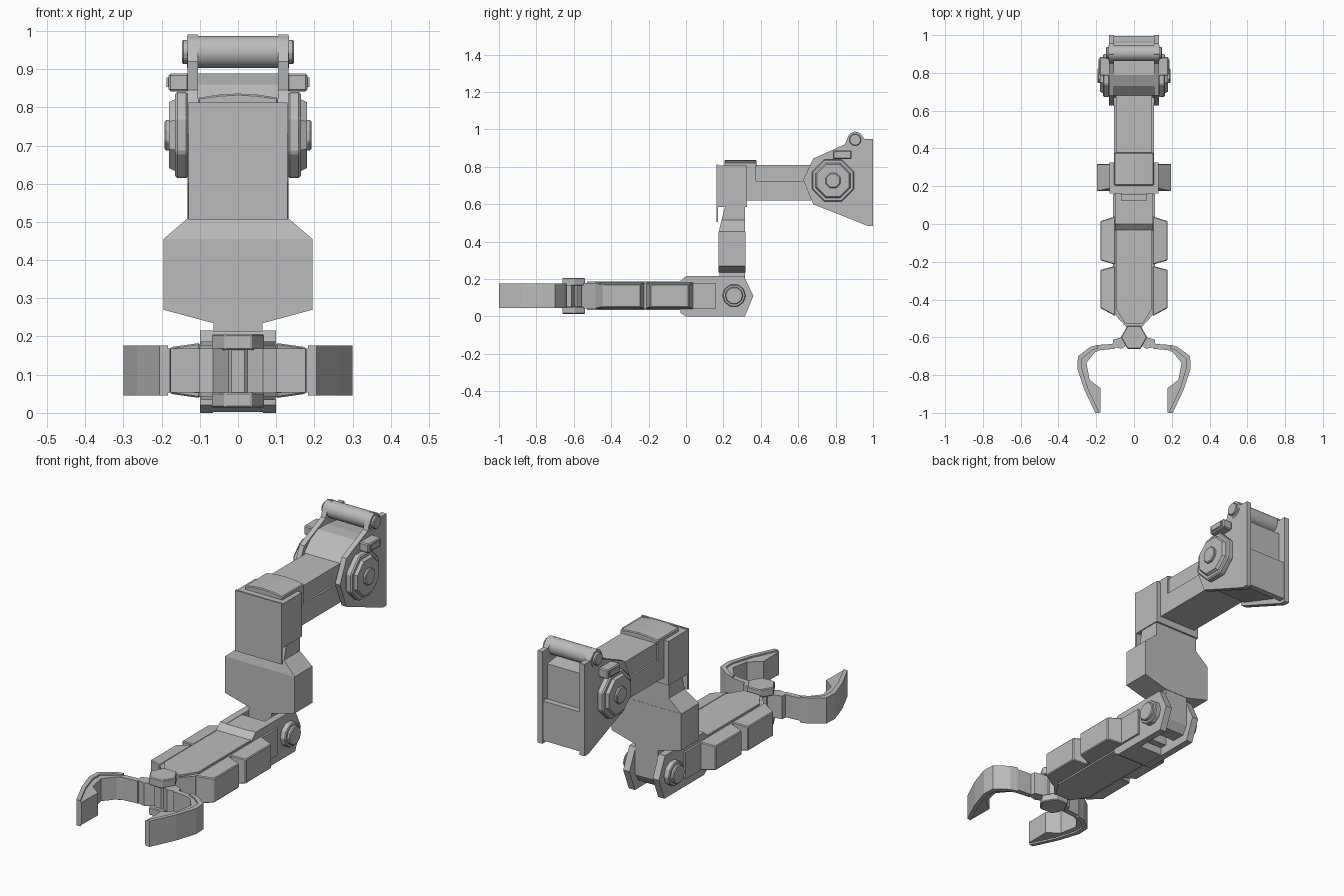
import bpy, bmesh, math
from mathutils import Vector

if "Cube" in bpy.data.objects:
    bpy.data.objects.remove(bpy.data.objects["Cube"])

grey = bpy.data.materials.new("plain grey")
grey.diffuse_color = (0.5, 0.5, 0.5, 1)
grey.use_nodes = True
grey.node_tree.nodes["Principled BSDF"].inputs["Base Color"].default_value = grey.diffuse_color


def finish(name, bm, mirror=False, bevel=0):
    bmesh.ops.recalc_face_normals(bm, faces=bm.faces)
    me = bpy.data.meshes.new(name)
    bm.to_mesh(me)
    bm.free()
    me.materials.append(grey)
    ob = bpy.data.objects.new(name, me)
    bpy.context.collection.objects.link(ob)
    if bevel:
        m = ob.modifiers.new("edge bevel", 'BEVEL')
        m.width, m.segments = bevel, 1
    if mirror:
        ob.modifiers.new("mirror", 'MIRROR')
    return ob


def prism(name, pts, axis, lo, hi, mirror=False, bevel=0, shrink=1.0):
    """Extrude a 2D profile along an axis; shrink scales the far end."""
    ca = sum(p[0] for p in pts) / len(pts)
    cb = sum(p[1] for p in pts) / len(pts)
    bm = bmesh.new()

    def ring(level, s):
        out = []
        for a, b in pts:
            a, b = ca + (a - ca) * s, cb + (b - cb) * s
            co = {'x': (level, a, b), 'y': (a, level, b), 'z': (a, b, level)}[axis]
            out.append(bm.verts.new(co))
        return out

    r0, r1 = ring(lo, 1), ring(hi, shrink)
    bm.faces.new(r0)
    bm.faces.new(r1)
    n = len(pts)
    for i in range(n):
        bm.faces.new((r0[i], r0[(i + 1) % n], r1[(i + 1) % n], r1[i]))
    return finish(name, bm, mirror, bevel)


def rect(a0, a1, b0, b1):
    return [(a0, b0), (a1, b0), (a1, b1), (a0, b1)]


def box(name, x, y, z, mirror=False, bevel=0):
    return prism(name, rect(*y, *z), 'x', *x, mirror, bevel)


def ngon(n, r, ca, cb, turn=0.0):
    return [(ca + r * math.cos(turn + 2 * math.pi * i / n),
             cb + r * math.sin(turn + 2 * math.pi * i / n)) for i in range(n)]


# Shoulder bracket: side plates, back plate and inner housing
plate = [(1, .95), (1, .485), (.97, .485), (.68, .60), (.627, .73), (.68, .845),
         (.85, .92), (.868, .965), (.90, .99), (.93, .98), (.955, .95)]
prism("shoulder_plate", plate, 'x', .105, .132, True)
box("back_plate", (-.106, .106), (.965, .995), (.50, .70))
housing = [(.96, .52), (.70, .61), (.67, .73), (.68, .81), (.73, .86), (.79, .888), (.86, .888), (.96, .875)]
prism("shoulder_housing", housing, 'x', -.105, .105)

# Roller across the top of the bracket
roller = prism("top_roller", ngon(32, .042, .905, .945), 'x', -.134, .134)
bpy.context.view_layer.objects.active = roller
roller.select_set(True)
bpy.ops.object.shade_smooth_by_angle(angle=math.radians(35))
prism("roller_cap", ngon(10, .033, .905, .945), 'x', .13, .147, True, .004)

# Shoulder joint discs, hubs and clamps
t8 = math.pi / 8
prism("shoulder_disc", ngon(8, .122, .786, .727, t8), 'x', .13, .165, True, .006)
prism("shoulder_disc_rim", ngon(8, .104, .786, .727, t8), 'x', .16, .18, True, shrink=.9)
prism("shoulder_hub", ngon(8, .043, .786, .727, t8), 'x', .175, .192, True, .004)
box("clamp_block", (.128, .182), (.785, .885), (.842, .888), True, .005)
box("clamp_tab", (.178, .187), (.80, .87), (.853, .878), True)

# Upper arm with a stepped side
box("upper_arm_lower", (-.105, .105), (.31, .72), (.62, .725))
box("upper_arm_upper", (-.096, .096), (.31, .72), (.72, .81))

# Elbow block, its front guard and its top cap
box("elbow_block", (-.13, .13), (.17, .325), (.585, .808))
box("elbow_rear_collar", (-.105, .105), (.32, .375), (.62, .811))
box("elbow_guard", (-.13, .13), (.162, .172), (.505, .812))
cap = [(-.105, .80), (.105, .80), (.105, .825), (.05, .833), (0, .836), (-.05, .833), (-.105, .825)]
prism("elbow_cap", cap, 'y', .205, .378, bevel=.004)

# Middle arm: wide body, tapered neck above, tongue below
body = [(-.065, .235), (.065, .235), (.195, .27), (.195, .455), (-.195, .455), (-.195, .27)]
prism("middle_arm_body", body, 'y', .175, .317)
bm = bmesh.new()
rings = []
for z, x, y0 in ((.455, .195, .175), (.515, .125, .19), (.60, .125, .212)):
    rings.append([bm.verts.new(c) for c in
                  ((-x, y0, z), (x, y0, z), (x, .316, z), (-x, .316, z))])
bm.faces.new(rings[0])
bm.faces.new(rings[-1])
for a, b in zip(rings, rings[1:]):
    for i in range(4):
        j = (i + 1) % 4
        bm.faces.new((a[i], a[j], b[j], b[i]))
finish("middle_arm_neck", bm)
tongue = [(.178, .25), (.315, .25), (.315, .08), (.29, .04), (.22, .04), (.178, .08)]
prism("middle_arm_tongue", tongue, 'x', -.064, .064)

# Wrist-side clevis and its pivot
clevis = [(-.035, .185), (0, .216), (.31, .216), (.36, .11), (.315, 0), (0, 0), (-.03, .02)]
prism("clevis_plate", clevis, 'x', .065, .1, True)
bridge = [(-.035, .185), (0, .214), (.125, .214), (.125, .002), (0, .002), (-.03, .02)]
prism("clevis_bridge", bridge, 'x', -.066, .066)
prism("pivot_collar", ngon(10, .062, .257, .112), 'x', .095, .128, True, .004)
prism("pivot_pin", ngon(10, .048, .257, .112), 'x', .12, .142, True, .004)

# Forearm core, with raised top and bottom panels
core = [(-.11, .16), (.11, .16), (.11, -.47), (.055, -.53), (.03, -.56),
        (-.03, -.56), (-.055, -.53), (-.11, -.47)]
prism("forearm_core", core, 'z', .042, .178)
panel = [(-.095, 0), (.095, 0), (.095, -.45), (.045, -.53), (-.045, -.53), (-.095, -.45)]
prism("forearm_panel", panel, 'z', .034, .187)


def side_pad(name, outline, inner=.1, outer=.178):
    """Side pad whose height tapers outward."""
    bm = bmesh.new()
    lo, hi = [], []
    for x, y in outline:
        h = .072 - .011 * (x - inner) / (outer - inner)
        lo.append(bm.verts.new((x, y, .111 - h)))
        hi.append(bm.verts.new((x, y, .111 + h)))
    bm.faces.new(lo)
    bm.faces.new(hi)
    n = len(outline)
    for i in range(n):
        j = (i + 1) % n
        bm.faces.new((lo[i], lo[j], hi[j], hi[i]))
    finish(name, bm, True, .004)


# Padded forearm sides
side_pad("rear_side_pad", [(.1, .04), (.178, .015), (.178, -.192), (.1, -.215)])
side_pad("front_side_pad", [(.1, -.222), (.178, -.243), (.178, -.445), (.1, -.487)])

# Claw hub: two caps on a narrow post
hub = ngon(6, .07, 0, -.60)
prism("claw_hub_top", hub, 'z', .165, .206, bevel=.004)
prism("claw_hub_bottom", hub, 'z', .053, .014, bevel=.004)
prism("claw_hub_post", ngon(8, .045, 0, -.60, t8), 'z', .04, .18)

# Claw knuckles and curved jaws
knuckle = [(.02, -.59), (.06, -.598), (.11, -.612), (.115, -.65), (.065, -.66), (.02, -.63)]
prism("claw_knuckle", knuckle, 'z', .052, .168, True)
outer = [(.10, -.634), (.20, -.641), (.23, -.652), (.295, -.70), (.298, -.765), (.262, -.875), (.203, -.998)]
inner = [(.178, -.998), (.176, -.87), (.235, -.825), (.252, -.735), (.205, -.678), (.18, -.668), (.10, -.66)]
prism("claw_jaw", outer + inner, 'z', .054, .168, True)
# Raised outer shell following the jaw
shell_in = [(.183, -1), (.243, -.872), (.276, -.765), (.274, -.712), (.222, -.669), (.19, -.658)]
shell_out = [(.19, -.639), (.23, -.650), (.297, -.70), (.30, -.765), (.264, -.875), (.205, -1)]
prism("claw_shell", shell_out + shell_in, 'z', .046, .176, True)
